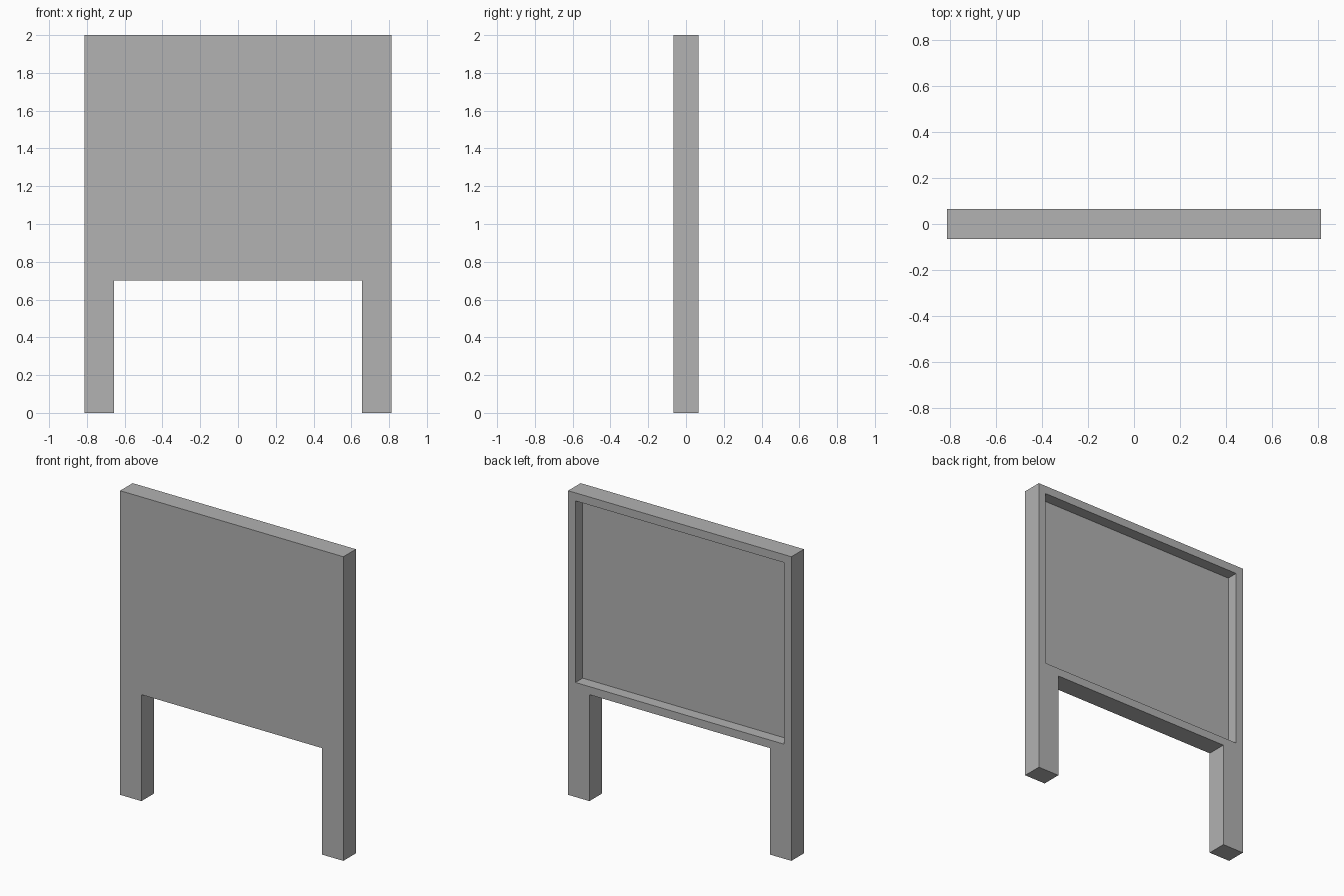
import bpy
import bmesh
from mathutils import Vector

cube = bpy.data.objects.get("Cube")
if cube:
    bpy.data.objects.remove(cube, do_unlink=True)

HALF_WIDTH, LEG_INNER = 0.812, 0.657
HEIGHT, PANEL_BOTTOM = 2.0, 0.70
HALF_DEPTH = 0.065
RIM, RECESS = 0.053, 0.075

# Plain grey finish
grey = bpy.data.materials.new("plain_grey")
grey.use_nodes = True
colour = (0.445, 0.445, 0.445, 1)
grey.diffuse_color = colour
grey.node_tree.nodes["Principled BSDF"].inputs["Base Color"].default_value = colour

bm = bmesh.new()


def vert(x, z):
    return bm.verts.new((x, -HALF_DEPTH, z))


# Front outline: a panel sharing its lower corners with two legs
lower = [vert(x, PANEL_BOTTOM) for x in (-HALF_WIDTH, -LEG_INNER, LEG_INNER, HALF_WIDTH)]
top = [vert(x, HEIGHT) for x in (HALF_WIDTH, -HALF_WIDTH)]
bm.faces.new(lower + top)
for a, b in (lower[:2], lower[2:]):
    bm.faces.new((vert(a.co.x, 0), vert(b.co.x, 0), b, a))

# Thickness
result = bmesh.ops.extrude_face_region(bm, geom=bm.faces[:], use_keep_orig=True)
moved = [g for g in result["geom"] if isinstance(g, bmesh.types.BMVert)]
bmesh.ops.translate(bm, verts=moved, vec=Vector((0, 2 * HALF_DEPTH, 0)))
bmesh.ops.recalc_face_normals(bm, faces=bm.faces[:])

# Rim and recessed panel on the back
back = max((f for f in bm.faces if f.normal.y > 0.9), key=lambda f: f.calc_area())
bmesh.ops.inset_region(bm, faces=[back], thickness=RIM, use_even_offset=True)
bmesh.ops.inset_region(bm, faces=[back], thickness=0, depth=-RECESS)

mesh = bpy.data.meshes.new("headboard")
bm.to_mesh(mesh)
bm.free()
mesh.materials.append(grey)
board = bpy.data.objects.new("headboard", mesh)
bpy.context.collection.objects.link(board)
